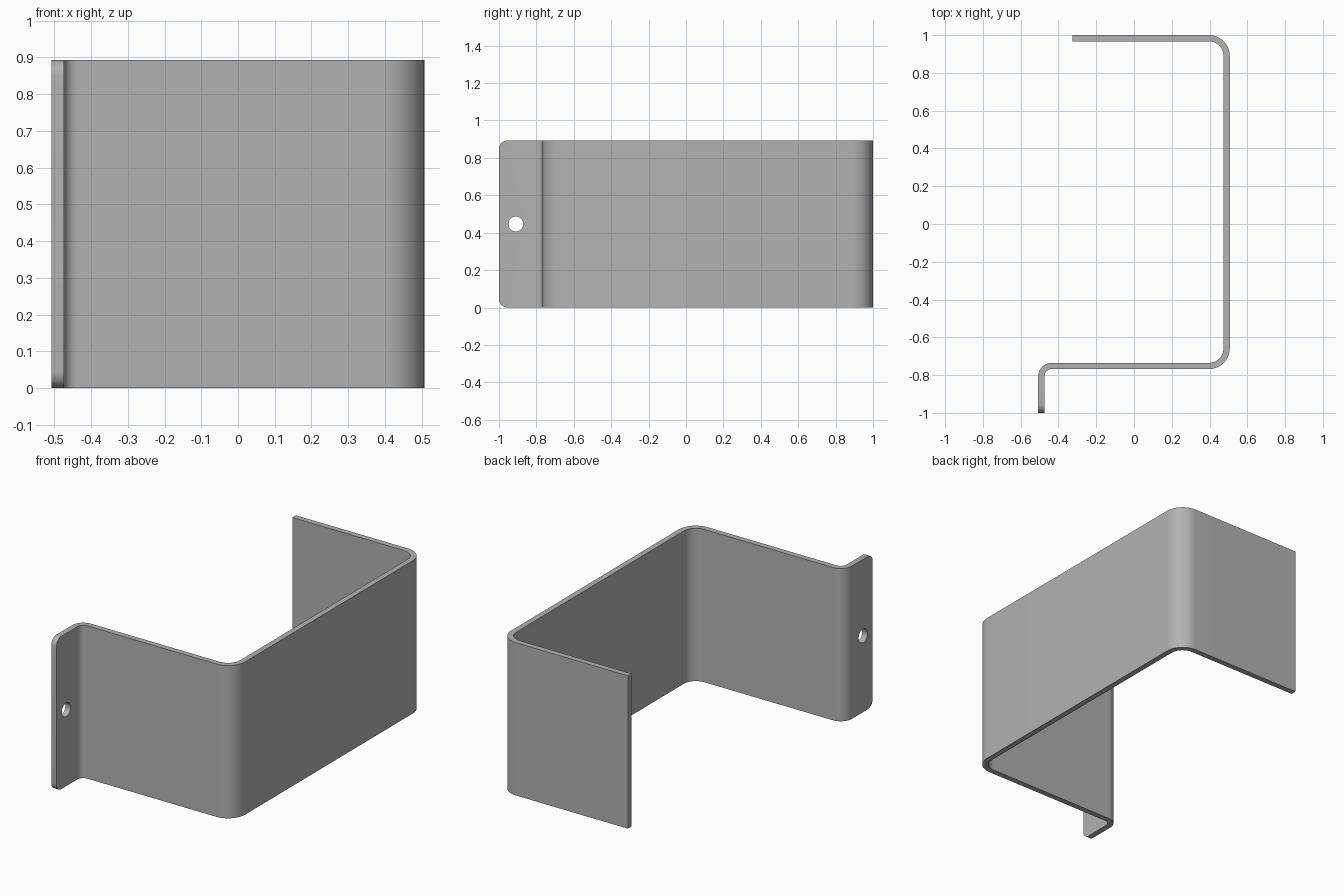
import bpy, bmesh, math
from mathutils import Vector

cube = bpy.data.objects.get("Cube")
if cube:
    bpy.data.objects.remove(cube, do_unlink=True)

HEIGHT, THICK = 0.893, 0.033
HALF = THICK / 2

steel = bpy.data.materials.new("grey steel")
steel.use_nodes = True
grey = (0.45, 0.45, 0.45, 1)
steel.diffuse_color = grey
steel.node_tree.nodes["Principled BSDF"].inputs["Base Color"].default_value = grey

# Centreline of the bent strip: corner points with centreline bend radii
xr, xl = 0.507 - HALF, -0.507 + HALF
yb, yf = 1 - HALF, -0.768 + HALF
path = [((-0.325, yb), 0), ((xr, yb), 0.094), ((xr, yf), 0.094),
        ((xl, yf), 0.055), ((xl, -1), 0)]


def bent_strip(path, steps=16):
    """Return matching left and right outlines of the strip, with round bends."""
    pts = [Vector(p) for p, r in path]
    sides = ([], [])

    def add(point, normal):
        sides[0].append(point + normal * HALF)
        sides[1].append(point - normal * HALF)

    for i, p in enumerate(pts):
        din = (p - pts[max(i - 1, 0)]).normalized()
        dout = (pts[min(i + 1, len(pts) - 1)] - p).normalized()
        r = path[i][1]
        if r == 0:
            d = dout if i == 0 else din
            add(p, Vector((-d.y, d.x)))
            continue
        # Right-angle bend around its centre
        centre = p + (dout - din) * r
        turn = 1 if din.cross(dout) > 0 else -1
        for k in range(steps + 1):
            a = math.pi / 2 * k / steps
            radial = -dout * math.cos(a) + din * math.sin(a)
            add(centre + radial * r, -radial * turn)
    return sides


# Strip body, extruded upwards
bm = bmesh.new()
left, right = bent_strip(path)
rows = [[bm.verts.new((p.x, p.y, 0)) for p in side] for side in (left, right)]
base = [bm.faces.new((rows[0][i], rows[0][i + 1], rows[1][i + 1], rows[1][i]))
        for i in range(len(left) - 1)]
top = bmesh.ops.extrude_face_region(bm, geom=base, use_keep_orig=True)
bmesh.ops.translate(bm, vec=(0, 0, HEIGHT),
                    verts=[g for g in top["geom"] if isinstance(g, bmesh.types.BMVert)])
bmesh.ops.recalc_face_normals(bm, faces=bm.faces)

# Rounded corners on the free end of the mounting flange
corners = [e for e in bm.edges if all(v.co.y < -0.99 for v in e.verts)
           and abs(e.verts[0].co.z - e.verts[1].co.z) < 0.01]
bmesh.ops.bevel(bm, geom=corners, offset=0.045, offset_type='OFFSET',
                segments=10, profile=0.5, affect='EDGES')
bmesh.ops.recalc_face_normals(bm, faces=bm.faces)
mesh = bpy.data.meshes.new("bracket")
bm.to_mesh(mesh)
bm.free()
bracket = bpy.data.objects.new("bracket", mesh)
bpy.context.collection.objects.link(bracket)
mesh.materials.append(steel)

# Screw hole through the flange
bpy.ops.mesh.primitive_cylinder_add(vertices=40, radius=0.04, depth=0.2,
                                    location=(xl, -0.91, HEIGHT / 2),
                                    rotation=(0, math.pi / 2, 0))
cutter = bpy.context.object
cutter.name = "hole_cutter"
cutter.hide_render = True
cutter.data.materials.append(steel)
hole = bracket.modifiers.new("screw hole", 'BOOLEAN')
hole.operation = 'DIFFERENCE'
hole.solver = 'EXACT'
hole.object = cutter

bpy.ops.object.select_all(action='DESELECT')
bracket.select_set(True)
bpy.context.view_layer.objects.active = bracket
bpy.ops.object.modifier_apply(modifier=hole.name)
bpy.data.objects.remove(cutter, do_unlink=True)
bpy.ops.object.shade_smooth_by_angle(angle=math.radians(30))
